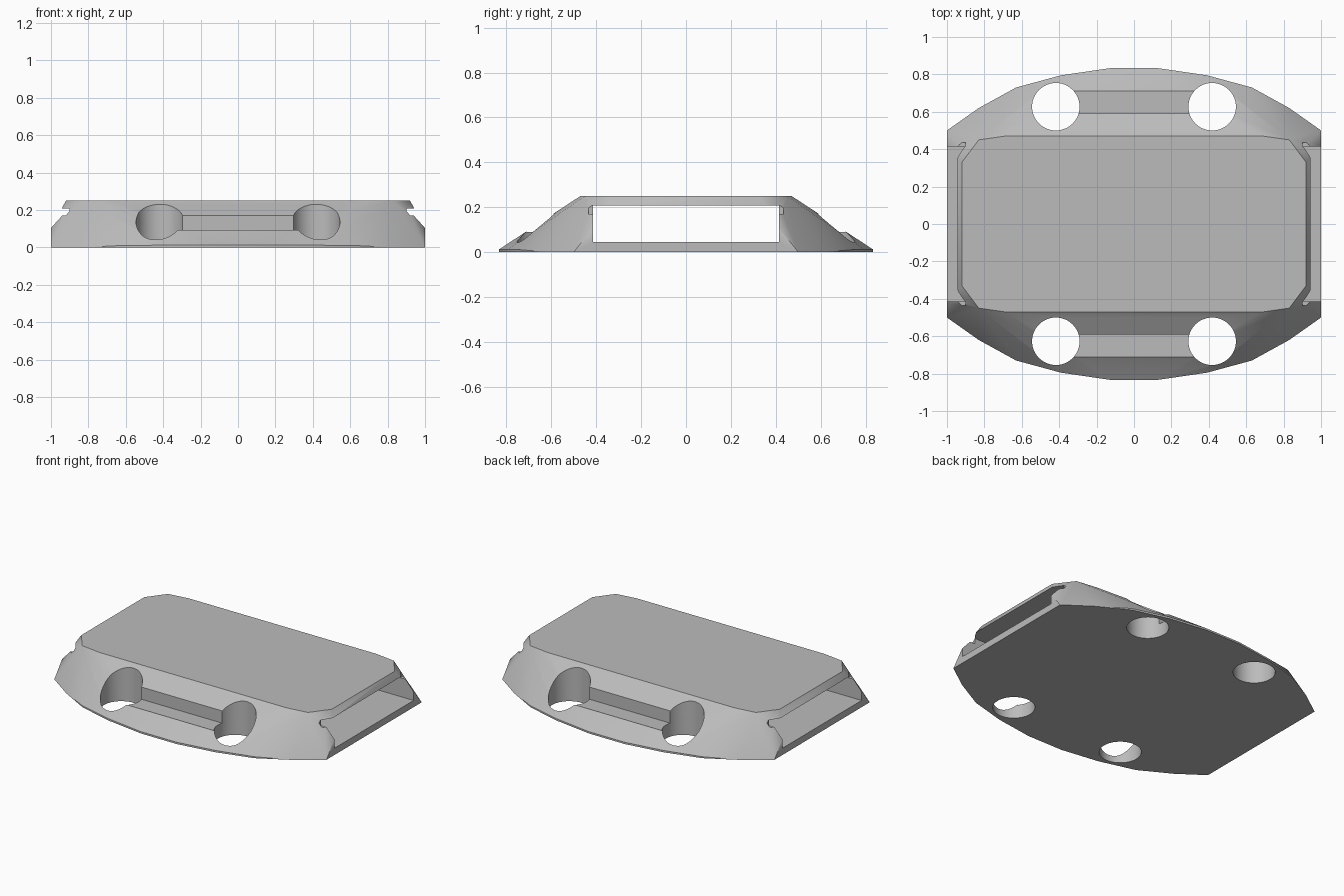
import bpy, bmesh

cube = bpy.data.objects.get("Cube")
if cube:
    bpy.data.objects.remove(cube, do_unlink=True)

grey = bpy.data.materials.new("plain grey")
grey.use_nodes = True
colour = (0.5, 0.5, 0.5, 1)
grey.diffuse_color = colour
grey.node_tree.nodes["Principled BSDF"].inputs["Base Color"].default_value = colour


def cut(target, cutter):
    """Subtract a cutter from the target, then discard the cutter."""
    cutter.hide_render = True
    mod = target.modifiers.new("cut", 'BOOLEAN')
    mod.operation = 'DIFFERENCE'
    mod.solver = 'EXACT'
    mod.object = cutter
    bpy.context.view_layer.objects.active = target
    bpy.ops.object.modifier_apply(modifier=mod.name)
    bpy.data.objects.remove(cutter, do_unlink=True)


def box(name, low, high):
    centre = [(a + b) / 2 for a, b in zip(low, high)]
    bpy.ops.mesh.primitive_cube_add(size=1, location=centre)
    ob = bpy.context.object
    ob.name = name
    ob.scale = [b - a for a, b in zip(low, high)]
    bpy.context.view_layer.update()
    return ob


# Sloping body: hull of the curved base, its thin rim, the ends and the top plate
quarter = [(1, .5, 0), (.83, .62, 0), (.63, .73, 0), (.39, .795, 0), (.13, .833, 0),
           (.63, .73, .01), (.39, .795, .012), (.13, .833, .012),
           (1, .42, .1), (.92, .425, .185),
           (.92, .33, .25), (.83, .45, .25), (.69, .47, .25)]
bm = bmesh.new()
for x, y, z in quarter:
    for sx in (-1, 1):
        for sy in (-1, 1):
            bm.verts.new((sx * x, sy * y, z))
hull = bmesh.ops.convex_hull(bm, input=bm.verts)
loose = [v for v in bm.verts if not v.link_faces]
bmesh.ops.delete(bm, geom=loose, context='VERTS')
bmesh.ops.dissolve_limit(bm, angle_limit=0.002, verts=bm.verts, edges=bm.edges)
bmesh.ops.recalc_face_normals(bm, faces=bm.faces)
mesh = bpy.data.meshes.new("body")
bm.to_mesh(mesh)
bm.free()
body = bpy.data.objects.new("body", mesh)
bpy.context.collection.objects.link(body)
mesh.materials.append(grey)

# Wide slot running through the body from end to end
cut(body, box("slot_cutter", (-1.2, -.415, .045), (1.2, .415, .207)))

# Small side grooves at both mouths of the slot
for s in (-1, 1):
    cut(body, box("groove_cutter", (s * 1.05 - .15, -.435, .17), (s * 1.05 + .15, .435, .207)))

# Strap recess and two round through holes on each long side
for sy in (-1, 1):
    cut(body, box("recess_cutter", (-.4, sy * .65 - .06, .09), (.4, sy * .65 + .06, .4)))
    for sx in (-1, 1):
        bpy.ops.mesh.primitive_cylinder_add(vertices=48, radius=.127, depth=1,
                                            location=(sx * .418, sy * .627, .1))
        bpy.context.view_layer.update()
        cut(body, bpy.context.object)

# Soft slopes with crisp edges
bpy.ops.object.select_all(action='DESELECT')
body.select_set(True)
bpy.context.view_layer.objects.active = body
bpy.ops.object.shade_smooth_by_angle(angle=0.5)
